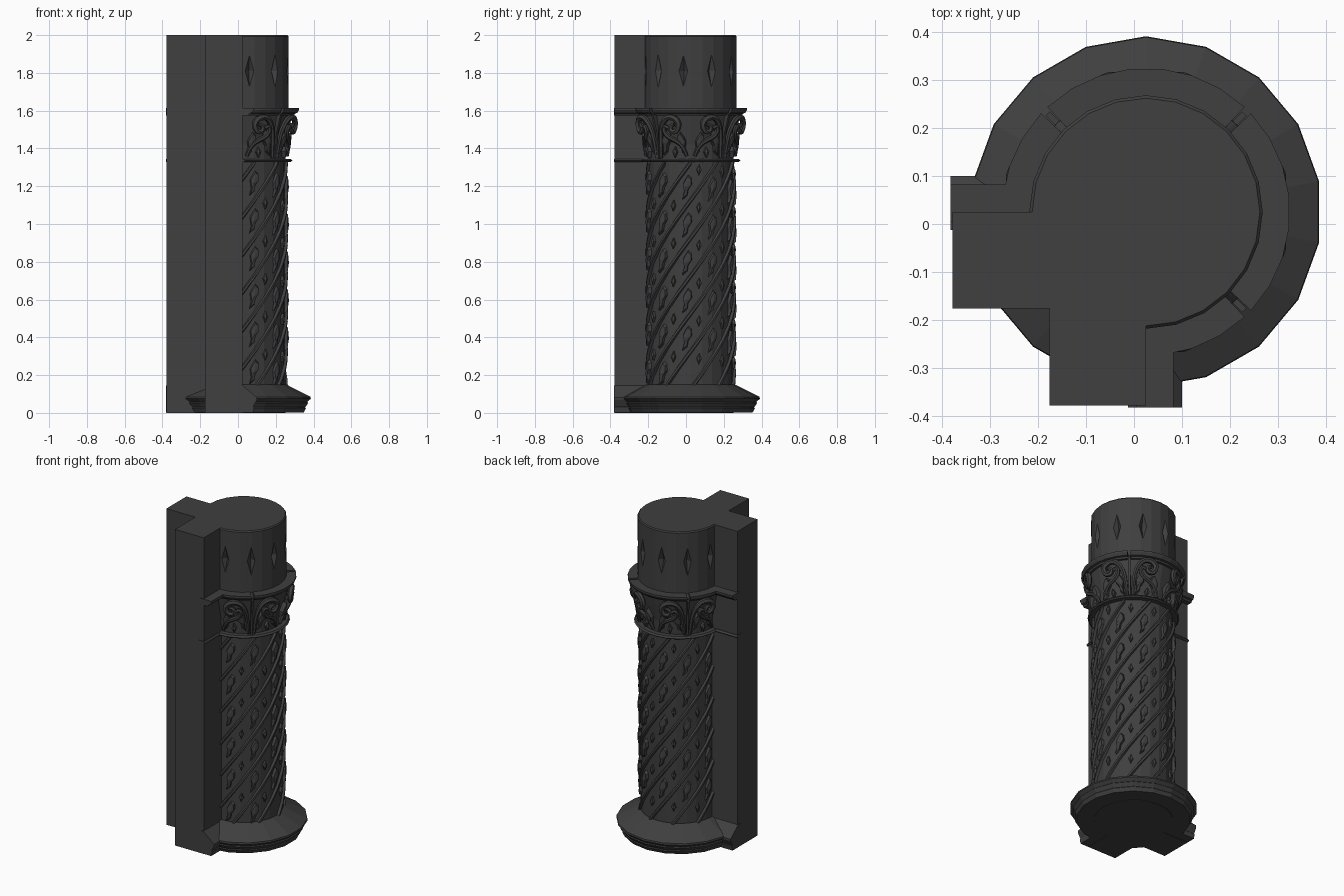
import bpy, bmesh
from math import sin, cos, radians, degrees, pi

if "Cube" in bpy.data.objects:
    bpy.data.objects.remove(bpy.data.objects["Cube"])

C = 0.025            # column axis sits at (C, C)
R = 0.243            # upper drum radius
SHAFT = 0.226        # carved shaft radius
END = -0.378         # outer end of both wall stubs
INNER = -0.176       # back face of the wall stubs

stone = bpy.data.materials.new("dark_stone")
stone.diffuse_color = (0.05, 0.05, 0.05, 1)
stone.use_nodes = True
stone.node_tree.nodes["Principled BSDF"].inputs["Base Color"].default_value = stone.diffuse_color


def finish(name, bm):
    bmesh.ops.recalc_face_normals(bm, faces=bm.faces[:])
    me = bpy.data.meshes.new(name)
    bm.to_mesh(me)
    bm.free()
    ob = bpy.data.objects.new(name, me)
    bpy.context.collection.objects.link(ob)
    me.materials.append(stone)
    return ob


def polar(r, deg, z):
    a = radians(deg)
    return (C + r * cos(a), C + r * sin(a), z)


def loft(bm, rings, caps=True):
    """Skin closed rings of points one after another."""
    vs = [[bm.verts.new(p) for p in ring] for ring in rings]
    n = len(vs[0])
    for a, b in zip(vs, vs[1:]):
        for i in range(n):
            bm.faces.new((a[i], a[(i + 1) % n], b[(i + 1) % n], b[i]))
    if caps:
        bm.faces.new(vs[0])
        bm.faces.new(vs[-1])


def arc_strip(bm, profile, a0, a1, step=12):
    n = max(2, round((a1 - a0) / step))
    loft(bm, [[polar(R + d, a0 + (a1 - a0) * i / n, z) for d, z in profile]
              for i in range(n + 1)])


def wall_strips(bm, profile, inner=-0.19, end=END - 0.004):
    for flip in (False, True):
        rings = [[(C + d, y, z) for d, z in profile] for y in (end, inner)]
        if flip:
            rings = [[(y, x, z) for x, y, z in r] for r in rings]
        loft(bm, rings)


# Core: two wall stubs plus three-quarter column in one plan, lofted upward
def plan(r, z):
    pts = [polar(r, -90 + 15 * i, z) for i in range(19)]
    corners = [(END, C), (END, INNER), (INNER, INNER), (INNER, END), (C, END)]
    return pts + [(x, y, z) for x, y in corners]


bm = bmesh.new()
loft(bm, [plan(r, z) for r, z in ((SHAFT, 0), (SHAFT, 1.34), (0.23, 1.42),
                                  (0.25, 1.52), (0.262, 1.585), (R, 1.61),
                                  (R, 1.993), (R - 0.006, 2.0))])
core = finish("wall_and_column_core", bm)

# Diamond notches sunk into the upper drum
bm = bmesh.new()
for i in range(8):
    a = -81.5 + i * 253 / 7
    w = degrees(0.027 / R)
    ring = [bm.verts.new(polar(r, a + da, 1.81)) for r, da in
            ((R - 0.03, 0), (R + 0.005, w), (R + 0.04, 0), (R + 0.005, -w))]
    for z in (1.715, 1.905):
        tip = bm.verts.new(polar(R + 0.002, a, z))
        for k in range(4):
            bm.faces.new((ring[k], ring[(k + 1) % 4], tip))
cutter = finish("notch_cutter", bm)
mod = core.modifiers.new("notches", 'BOOLEAN')
mod.operation = 'DIFFERENCE'
mod.solver = 'EXACT'
mod.object = cutter
bpy.context.view_layer.objects.active = core
core.select_set(True)
bpy.ops.object.modifier_apply(modifier="notches")
bpy.data.objects.remove(cutter)

# Round stepped base
bm = bmesh.new()
loft(bm, [[polar(r, 10 + i * 20, z) for i in range(18)] for r, z in
          ((0.328, 0.003), (0.34, 0.025), (0.336, 0.03), (0.352, 0.052),
           (0.347, 0.057), (0.366, 0.075), (0.364, 0.085), (0.235, 0.15))])
finish("round_base", bm)

# Base moulding continued along the walls
bm = bmesh.new()
wall_strips(bm, [(-0.02, 0.003), (0.055, 0.003), (0.06, 0.03), (0.056, 0.034),
                 (0.075, 0.07), (0.075, 0.082), (0, 0.145), (-0.02, 0.145)])
finish("wall_base_moulding", bm)

# Abacus ledge: four curved pieces with gaps at the diagonals, plus walls
ledge = [(-0.02, 1.575), (0.03, 1.575), (0.036, 1.585), (0.047, 1.588),
         (0.057, 1.604), (0.057, 1.614), (-0.02, 1.614)]
bm = bmesh.new()
for a0, a1 in ((-84, -46.8), (-43.2, 43.2), (46.8, 133.2), (136.8, 174)):
    arc_strip(bm, ledge, a0, a1)
wall_strips(bm, ledge)
finish("abacus_ledge", bm)

# Neck ring under the capital
neck = [(-0.03, 1.328), (0.012, 1.328), (0.02, 1.335), (0.012, 1.345), (-0.03, 1.345)]
bm = bmesh.new()
arc_strip(bm, neck, -89, 179)
wall_strips(bm, [(d - 0.008, z) for d, z in neck])
finish("neck_ring", bm)

# Spiral ribs round the shaft
RISE = 0.0054        # height gained per degree
GAP = 0.2            # vertical distance between ribs
starts = [-1.36 + GAP * k for k in range(14)]
bm = bmesh.new()
for z0 in starts:
    lo = max(-90, -90 + (0.13 - z0) / RISE)
    hi = min(180, -90 + (1.33 - z0) / RISE)
    if hi - lo < 6:
        continue
    n = max(2, round((hi - lo) / 7))
    rings = []
    for i in range(n + 1):
        a = lo + (hi - lo) * i / n
        z = z0 + RISE * (a + 90)
        rings.append([polar(SHAFT + h, a, z + dz) for h, dz in
                      ((-0.008, -0.02), (0.013, -0.009), (0.013, 0.009), (-0.008, 0.02))])
    loft(bm, rings)
finish("spiral_ribs", bm)

# Carved leaves: raised outlines wrapped on the shaft
LEAF = [(-.022, -.07), (.006, -.046), (.012, -.012), (.032, .018), (.03, .055),
        (.012, .072), (-.004, .048), (-.018, .02), (-.012, -.03)]
BUD = [(0, -.032), (.016, 0), (.004, .034), (-.014, .004)]


def leaf(bm, shape, a, z, r, size=1, height=0.014, mirror=1, lean=0.0):
    rings = []
    for s, h in ((1, -0.008), (0.8, height)):
        rings.append([polar(r + h + lean * v * size,
                            a + mirror * degrees(u * size * s / r), z + v * size * s)
                      for u, v in shape])
    loft(bm, rings, caps=False)
    bm.verts.ensure_lookup_table()
    top = bm.verts[-len(shape):]
    tip = bm.verts.new(polar(r + height + 0.006, a, z))
    for i in range(len(top)):
        bm.faces.new((top[i], top[(i + 1) % len(top)], tip))


bm = bmesh.new()
for z0 in starts:
    for i in range(8):
        a = -76 + i * 35
        z = z0 + GAP / 2 + RISE * (a + 90)
        if 0.2 < z < 1.27:
            leaf(bm, LEAF, a, z, SHAFT)
        a += 17
        z += RISE * 17
        if 0.17 < z < 1.29 and a < 176:
            leaf(bm, BUD, a, z, SHAFT, height=0.011)
finish("shaft_leaves", bm)

# Capital leaves, mirrored round each diagonal, and the upright seams
bm = bmesh.new()
for seam in (-45, 45, 135):
    for m in (1, -1):
        leaf(bm, LEAF, seam + m * 12, 1.425, 0.236, 1.0, 0.018, m, 0.2)
        leaf(bm, LEAF, seam + m * 35, 1.42, 0.236, 0.95, 0.016, -m, 0.2)
        leaf(bm, BUD, seam + m * 24, 1.38, 0.23, 1.0, 0.014, m)
    loft(bm, [[polar(r, seam + da, z) for r, da in
               ((0.22, -1.3), (ro, -1.3), (ro, 1.3), (0.22, 1.3))]
              for z, ro in ((1.34, 0.245), (1.48, 0.258), (1.58, 0.29))])
finish("capital_leaves", bm)

# Curling scrolls of the capital (offset degrees, height, radius, thickness)
SCROLLS = [
    [(4, 1.35, .238, .7), (5, 1.43, .245, .9), (8, 1.51, .262, 1.1),
     (16, 1.565, .278, 1.2), (27, 1.565, .285, 1.3), (33, 1.53, .286, 1.3),
     (29, 1.485, .28, 1.2), (22, 1.49, .276, 1), (22, 1.525, .278, 1), (27, 1.527, .28, .8)],
    [(40, 1.36, .236, .7), (36, 1.41, .246, .9), (28, 1.44, .256, 1),
     (18, 1.46, .264, 1), (13, 1.495, .274, 1), (16, 1.525, .28, .9), (20, 1.505, .28, .7)],
]
cu = bpy.data.curves.new("capital_scrolls", 'CURVE')
cu.dimensions = '3D'
cu.bevel_depth = 0.013
cu.bevel_resolution = 1
cu.resolution_u = 3
cu.use_fill_caps = True
for seam in (-45, 45, 135):
    for m in (1, -1):
        for path in SCROLLS:
            sp = cu.splines.new('NURBS')
            sp.points.add(len(path) - 1)
            for pt, (da, z, r, t) in zip(sp.points, path):
                pt.co = (*polar(r, seam + m * da, z), 1)
                pt.radius = t
            sp.order_u = 3
            sp.use_endpoint_u = True
scrolls = bpy.data.objects.new("capital_scrolls", cu)
bpy.context.collection.objects.link(scrolls)
cu.materials.append(stone)
bpy.ops.object.select_all(action='DESELECT')
scrolls.select_set(True)
bpy.context.view_layer.objects.active = scrolls
bpy.ops.object.convert(target='MESH')
bpy.ops.object.shade_smooth_by_angle(angle=radians(50))
